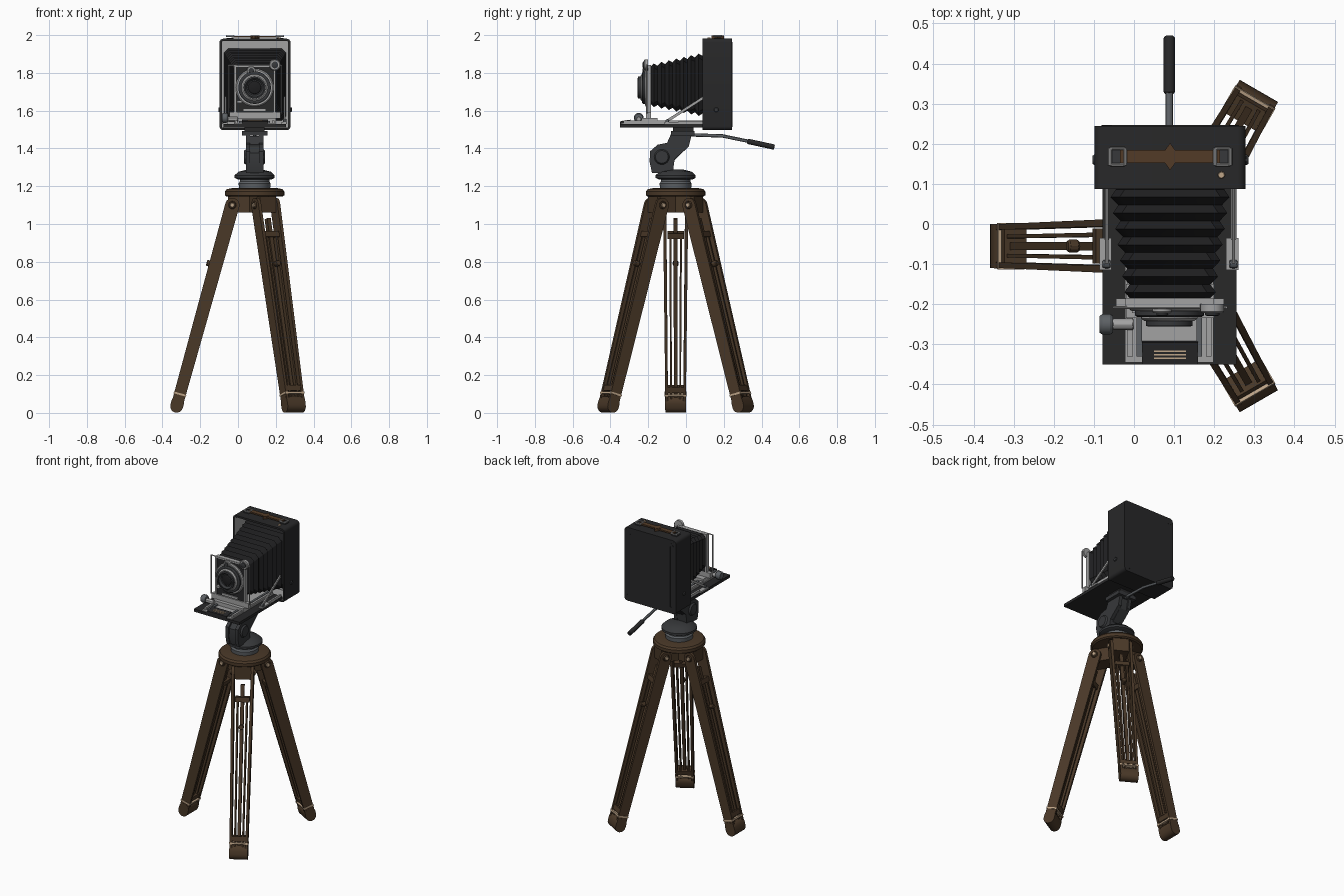
import bpy, bmesh, math
from mathutils import Vector, Matrix

if "Cube" in bpy.data.objects:
    bpy.data.objects.remove(bpy.data.objects["Cube"])


def material(name, c):
    m = bpy.data.materials.new(name)
    m.diffuse_color = (*c, 1)
    m.use_nodes = True
    m.node_tree.nodes["Principled BSDF"].inputs["Base Color"].default_value = m.diffuse_color
    return m


WOOD = material("dark wood", (0.068, 0.040, 0.021))
BLACK = material("black leatherette", (0.021, 0.021, 0.022))
BELLOW = material("bellows black", (0.013, 0.013, 0.014))
DARK = material("dark metal", (0.038, 0.040, 0.043))
MID = material("mid grey metal", (0.11, 0.12, 0.13))
LIGHT = material("light metal", (0.36, 0.36, 0.36))
TAN = material("brass", (0.52, 0.38, 0.25))
STRAP = material("leather strap", (0.085, 0.043, 0.02))

CX, CY = 0.088, -0.055     # tripod axis


def finish(name, bm, *mats):
    bmesh.ops.recalc_face_normals(bm, faces=bm.faces)
    me = bpy.data.meshes.new(name)
    bm.to_mesh(me)
    bm.free()
    for m in mats:
        me.materials.append(m)
    ob = bpy.data.objects.new(name, me)
    bpy.context.collection.objects.link(ob)
    return ob


def loft(name, rings, mat, caps=True):
    bm = bmesh.new()
    vs = [[bm.verts.new(p) for p in r] for r in rings]
    n = len(vs[0])
    for a, b in zip(vs, vs[1:]):
        for i in range(n):
            bm.faces.new((a[i], a[(i + 1) % n], b[(i + 1) % n], b[i]))
    if caps:
        bm.faces.new(vs[0])
        bm.faces.new(vs[-1])
    return finish(name, bm, mat)


def box(name, x0, x1, y0, y1, z0, z1, mat, place=lambda p: p):
    return loft(name, [[place((x, y, z)) for x, y in ((x0, y0), (x1, y0), (x1, y1), (x0, y1))]
                       for z in (z0, z1)], mat)


def prism(name, prof, x0, x1, mat):
    """(y, z) profile extruded along x"""
    return loft(name, [[(x, y, z) for y, z in prof] for x in (x0, x1)], mat)


def lathe(name, origin, axis, prof, mat, n=32):
    """(radius, distance) profile turned about an axis"""
    m = Matrix.Translation(origin) @ Vector(axis).to_track_quat('Z', 'Y').to_matrix().to_4x4()
    return loft(name, [[m @ Vector((r * math.cos(t), r * math.sin(t), h))
                        for t in (2 * math.pi * i / n for i in range(n))] for r, h in prof], mat)


def rod(name, p, q, r, mat, n=12):
    d = Vector(q) - Vector(p)
    return lathe(name, p, d, [(r * .8, 0), (r, r * .3), (r, d.length - r * .3), (r * .8, d.length)], mat, n)


# ---- tripod legs: local x radial, y across, z along the leg from the foot
A, B = Vector((0.413, 0, 0.035)), Vector((0.118, 0, 1.10))
LEN = (B - A).length
Z = (B - A).normalized()
X = Vector((0, 1, 0)).cross(Z)


def make_leg(tag, ang):
    base = Matrix.Translation((CX, CY, 0)) @ Matrix.Rotation(ang, 4, 'Z')

    def put(p):
        spread = 1 + 0.24 * p[2] / LEN          # leg widens upward
        return base @ (A + X * p[0] + Vector((0, p[1] * spread, 0)) + Z * p[2])

    def capsule(name, r0, z0, r1, z1, y0, y1, mat):
        prof = [(r0 * math.cos(t), z0 + r0 * math.sin(t)) for t in (math.pi * (1 + i / 8) for i in range(9))]
        prof += [(r1 * math.cos(t), z1 + r1 * math.sin(t)) for t in (math.pi * i / 8 for i in range(9))]
        loft(name, [[put((x, y, z)) for x, z in prof] for y in (y0, y1)], mat)

    for s in (-1, 1):
        capsule(tag + "_outer_slat", 0.031, 0, 0.038, LEN, s * 0.040, s * 0.054, WOOD)
        box(tag + "_inner_slat", -.022, .022, *sorted((s * .019, s * .028)), .04, .955, WOOD, put)
        p = base @ (B + Vector((0, s * 0.064, 0)))
        rod(tag + "_hinge_washer", p, p + base.to_3x3() @ Vector((0, s * .010, 0)), 0.021, WOOD, 20)
        rod(tag + "_hinge_bolt", p, p + base.to_3x3() @ Vector((0, s * .015, 0)), 0.012, TAN)
    box(tag + "_centre_slat", -.014, .014, -.009, .009, .04, 1.03, WOOD, put)
    box(tag + "_cross_block", -.026, .026, -.036, .036, .925, .955, WOOD, put)
    box(tag + "_lower_block", -.028, .028, -.041, .041, .08, .11, WOOD, put)
    capsule(tag + "_foot", 0.034, 0, 0.034, 0.022, -.055, .055, WOOD)
    box(tag + "_clamp_band", -.034, .034, -.057, .057, .062, .072, TAN, put)
    rod(tag + "_clamp_knob", put((.02, 0, .775)), put((.05, 0, .775)), 0.016, WOOD)
    # hinge tongue under the crown
    box(tag + "_hinge_tongue", 0, .14, -.049, .049, 1.06, 1.16, WOOD, lambda p: base @ Vector(p))


for tag, deg in (("left_leg", 180), ("back_right_leg", 60), ("front_right_leg", -60)):
    make_leg(tag, math.radians(deg))

# ---- tripod crown and pan base
UP = (0, 0, 1)
lathe("crown_disc", (CX, CY, 0), UP, [(.148, 1.145), (.157, 1.152), (.157, 1.172), (.148, 1.184), (.12, 1.19)], WOOD, 48)
lathe("pan_collar", (CX, CY, 0), UP, [(.082, 1.185), (.085, 1.215), (.078, 1.225), (.078, 1.245)], MID, 40)
lathe("pan_disc", (CX, CY, 0), UP, [(.09, 1.236), (.106, 1.244), (.106, 1.258), (.085, 1.277), (.04, 1.288)], DARK, 40)

# ---- tilt head
HEAD = [(-.18, 1.27), (-.07, 1.27), (-.06, 1.345), (.015, 1.41), (.03, 1.475), (-.08, 1.475),
        (-.10, 1.43), (-.15, 1.42), (-.19, 1.385), (-.193, 1.33)]
for s in (-1, 1):
    prism("tilt_fork", HEAD, CX + s * .024, CX + s * .046, DARK)
prism("tilt_core", [(y * .9 - .01, z if z < 1.3 else z - .01) for y, z in HEAD], CX - .024, CX + .024, DARK)
rod("tilt_pivot", (CX - .056, -.128, 1.355), (CX + .056, -.128, 1.355), .042, DARK, 24)
box("tilt_plate", .022, .155, -.08, .045, 1.468, 1.492, DARK)
box("quick_plate", .035, .14, -.07, .04, 1.49, 1.515, BLACK)
rod("pan_handle_rod", (CX, .02, 1.472), (CX, .20, 1.466), .009, MID)
rod("pan_handle_bend", (CX, .195, 1.466), (CX, .34, 1.436), .009, MID)
rod("pan_handle_grip", (CX, .325, 1.438), (CX, .468, 1.407), .014, BLACK, 16)

# ---- camera body: rounded box with hollow lined front and grooved back
bm = bmesh.new()
bmesh.ops.create_cube(bm, size=1, matrix=Matrix.Translation((.09, .166, 1.739)) @ Matrix.Diagonal((.376, .157, .484, 1)))
bmesh.ops.bevel(bm, geom=[e for e in bm.edges if abs(e.verts[0].co.y - e.verts[1].co.y) > .1],
                offset=.02, segments=4, profile=.5, affect='EDGES')
front = min(bm.faces, key=lambda f: f.calc_center_median().y)
back = max(bm.faces, key=lambda f: f.calc_center_median().y)
bmesh.ops.inset_individual(bm, faces=[front], thickness=.012)
walls = bmesh.ops.inset_individual(bm, faces=[front], thickness=.0005, depth=-.12)["faces"]
for f in list(walls) + [front]:
    f.material_index = 1
bmesh.ops.inset_individual(bm, faces=[back], thickness=.04)
bmesh.ops.inset_individual(bm, faces=[back], thickness=.004, depth=-.004)
bmesh.ops.inset_individual(bm, faces=[back], thickness=.004, depth=.006)
finish("camera_body", bm, BLACK, LIGHT)
rod("body_side_knob", (.275, .16, 1.605), (.285, .16, 1.605), .013, DARK)
rod("left_side_knob", (-.095, .16, 1.605), (-.103, .16, 1.605), .013, DARK)
rod("body_top_button", (.218, .122, 1.978), (.218, .122, 1.988), .009, TAN)

# ---- carrying strap
box("carry_strap", -.035, .215, .152, .184, 1.987, 1.996, STRAP)
loft("strap_diamond", [[(.09 + a, .168 + b, z) for a, b in ((-.024, 0), (0, -.034), (.024, 0), (0, .034))]
                       for z in (1.98, 1.998)], STRAP)
for s in (-1, 1):
    box("strap_base", .09 + s * .115, .09 + s * .152, .148, .188, 1.98, 1.986, DARK)
    for y in (.148, .188):
        rod("strap_loop_side", (.09 + s * .112, y, 1.993), (.09 + s * .15, y, 1.993), .004, LIGHT, 8)
    for k in (.112, .15):
        rod("strap_loop_bar", (.09 + s * k, .146, 1.995), (.09 + s * k, .19, 1.995), .005, LIGHT, 8)

# ---- bellows: pleated loft with clipped corners
rings = []
N = 20
for i in range(N + 1):
    t = i / N
    y = .205 - .395 * t
    g = .008 if i % 2 else -.008
    w = .160 - .057 * t + g
    top, bot, c = 1.925 - .088 * t + g, 1.553 + .077 * t - g, .022
    rings.append([(.09 + a, y, z) for a, z in ((-w + c, bot), (w - c, bot), (w, bot + c), (w, top - c),
                                              (w - c, top), (-w + c, top), (-w, top - c), (-w, bot + c))])
loft("bellows", rings, BELLOW)

# ---- drop bed with rails
box("drop_bed", -.078, .255, -.35, .10, 1.512, 1.53, BLACK)
box("bed_track", -.022, .198, -.345, .09, 1.529, 1.536, LIGHT)
for s in (-1, 1):
    for k, h in ((.098, 1.549), (.075, 1.544)):
        box("bed_rail", .088 + s * k - .007, .088 + s * k + .007, -.33, .09, 1.53, h, LIGHT if k > .09 else MID)
    x = .09 + s * .158
    # folding struts and their brackets
    prism("bed_strut", [(.088, 1.675), (.088, 1.658), (-.10, 1.537), (-.112, 1.546)], x - .004, x + .004, LIGHT)
    box("strut_bracket", x - .018, x + .012, -.115, -.035, 1.53, 1.54, LIGHT)
    box("bed_side_arm", x - .006, x + .006, -.04, .09, 1.53, 1.546, LIGHT)
    rod("strut_pivot", (x - .01, -.1, 1.545), (x + .01, -.1, 1.545), .010, MID)
prism("bed_front_pull", [(-.35, 1.53), (-.35, 1.543), (-.295, 1.552), (-.29, 1.53)], .02, .16, BLACK)
for i in range(3):
    y = -.337 + i * .009
    box("pull_stripe", .05, .13, y, y + .004, 1.543, 1.5475 + i * .0013, TAN)
rod("focus_knob", (-.086, -.25, 1.562), (-.052, -.25, 1.562), .026, MID, 20)
rod("focus_axle", (-.055, -.25, 1.555), (.0, -.25, 1.555), .014, LIGHT)

# ---- front standard
box("standard_base", -.02, .2, -.235, -.15, 1.535, 1.56, LIGHT)
box("standard_foot", -.045, .225, -.212, -.186, 1.558, 1.592, LIGHT)
box("lens_board", -.012, .19, -.204, -.186, 1.59, 1.838, BLACK)
for s in (-1, 1):
    box("standard_upright", .089 + s * .104 - .006, .089 + s * .104 + .006, -.212, -.184, 1.57, 1.84, LIGHT)
    rod("wire_finder_side", (.09 + s * .14, -.208, 1.585), (.09 + s * .14, -.208, 1.842), .0035, LIGHT, 8)
rod("wire_finder_top", (-.05, -.208, 1.84), (.23, -.208, 1.84), .0035, LIGHT, 8)
box("standard_top_bar", -.018, .196, -.21, -.184, 1.832, 1.842, LIGHT)

# ---- lens and shutter, turned about the optical axis
AX, O = (0, -1, 0), (.088, -.2, 1.722)
lathe("shutter_plate", O, AX, [(.10, 0), (.10, .012), (.094, .017)], LIGHT, 48)
lathe("shutter_ring", O, AX, [(.086, .01), (.086, .028), (.08, .032)], DARK, 48)
lathe("aperture_ring", O, AX, [(.07, .02), (.07, .036), (.062, .042)], LIGHT, 48)
lathe("lens_barrel", O, AX, [(.058, .03), (.058, .054), (.05, .056), (.04, .044)], DARK, 40)
lathe("lens_glass", O, AX, [(.038, .04), (.03, .048), (.012, .052)], BELLOW, 32)
for x, z, r in ((.07, 1.812, .024), (.195, 1.842, .030)):
    lathe("shutter_dial", (x, -.2, z), AX, [(r, 0), (r, .018), (r * .85, .022)], LIGHT, 24)
    lathe("dial_cap", (x, -.2, z), AX, [(r * .6, .015), (r * .6, .027), (r * .4, .03)], DARK, 20)
box("shutter_lever", -.005, .02, -.222, -.2, 1.64, 1.655, LIGHT)
box("name_plate_blank", .03, .145, -.21, -.2, 1.598, 1.61, LIGHT)

# ---- smooth round parts, keep edges sharp
bpy.ops.object.select_all(action='SELECT')
bpy.context.view_layer.objects.active = bpy.context.selected_objects[0]
bpy.ops.object.shade_smooth_by_angle(angle=math.radians(30))
